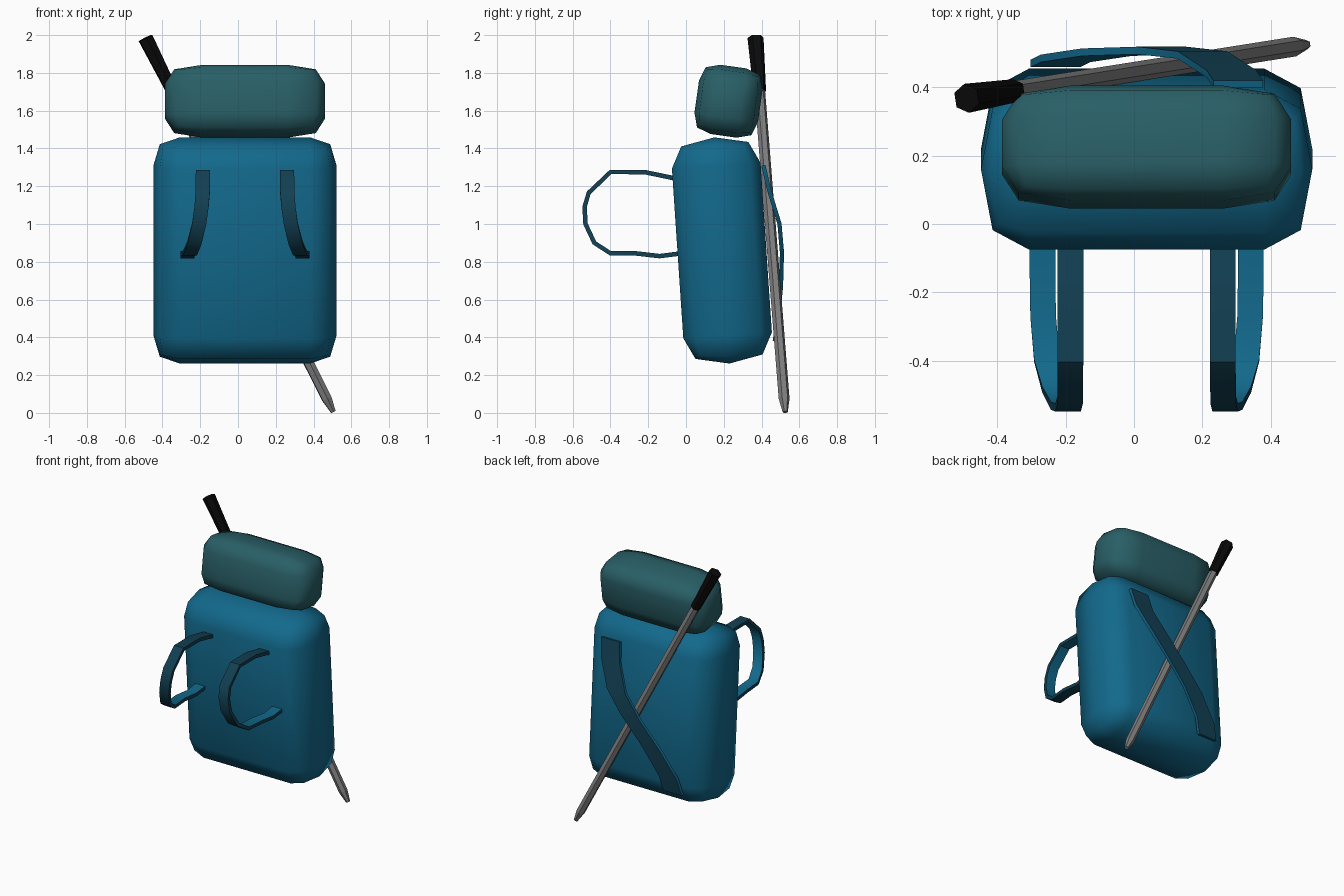
import bpy, bmesh, math
from itertools import product
from mathutils import Vector, Matrix

cube = bpy.data.objects.get("Cube")
if cube:
    bpy.data.objects.remove(cube, do_unlink=True)


def material(name, r, g, b):
    m = bpy.data.materials.new(name)
    m.use_nodes = True
    m.diffuse_color = (r, g, b, 1)
    m.node_tree.nodes["Principled BSDF"].inputs["Base Color"].default_value = (r, g, b, 1)
    return m


BLUE = material("pack blue", 0.006, 0.14, 0.26)
NAVY = material("strap navy", 0.006, 0.05, 0.085)
TEAL = material("bedroll teal", 0.022, 0.115, 0.135)
GREY = material("pole grey", 0.21, 0.21, 0.21)
BLACK = material("grip black", 0.003, 0.003, 0.003)
MID_X = 0.037


def finish(bm, name, mats, smooth=None):
    bmesh.ops.recalc_face_normals(bm, faces=bm.faces)
    mesh = bpy.data.meshes.new(name)
    bm.to_mesh(mesh)
    bm.free()
    for m in mats:
        mesh.materials.append(m)
    obj = bpy.data.objects.new(name, mesh)
    bpy.context.collection.objects.link(obj)
    if smooth:
        bpy.ops.object.select_all(action="DESELECT")
        obj.select_set(True)
        bpy.context.view_layer.objects.active = obj
        bpy.ops.object.shade_smooth_by_angle(angle=math.radians(smooth))
    return obj


def soft_box(name, centre, half, radius, tilt, mat):
    """Box with two-step rounded edges, a separate radius per axis."""
    bm = bmesh.new()
    for core in product((-1, 1), repeat=3):
        for step in product((0, 1), repeat=3):
            if not any(step):
                continue
            length = sum(step) ** (1 / 2.5)
            bm.verts.new([c * (h - r + r * s / length)
                          for c, s, h, r in zip(core, step, half, radius)])
    bmesh.ops.remove_doubles(bm, verts=bm.verts, dist=0.001)
    bmesh.ops.convex_hull(bm, input=bm.verts)
    bmesh.ops.dissolve_limit(bm, angle_limit=0.02, verts=bm.verts, edges=bm.edges)
    bm.transform(Matrix.Translation(centre) @ Matrix.Rotation(tilt, 4, "X"))
    return finish(bm, name, [mat], 70)


def ribbon(name, path, width, thick, navy_sides):
    """Flat strap along a path, its width along x, outer face navy."""
    bm = bmesh.new()
    pts = [Vector(p) for p in path]
    rings = []
    for i, p in enumerate(pts):
        t = pts[min(i + 1, len(pts) - 1)] - pts[max(i - 1, 0)]
        n = Vector((0, t.z, -t.y)).normalized() * thick / 2
        w = Vector((width / 2, 0, 0))
        rings.append([bm.verts.new(v) for v in (p - w + n, p + w + n, p + w - n, p - w - n)])
    for a, b in zip(rings, rings[1:]):
        for k in range(4):
            f = bm.faces.new((a[k], a[(k + 1) % 4], b[(k + 1) % 4], b[k]))
            f.material_index = 1 if k == 0 or (navy_sides and k != 2) else 0
    bm.faces.new(rings[0])
    bm.faces.new(rings[-1])
    return finish(bm, name, [BLUE, NAVY], 35)


def rod(name, stations, mat):
    """Six-sided rod through (point, radius) stations on a straight line."""
    bm = bmesh.new()
    axis = stations[-1][0] - stations[0][0]
    turn = axis.to_track_quat("Z", "Y")
    rings = []
    for p, r in stations:
        rings.append([bm.verts.new(p + turn @ Vector((r * math.cos(a), r * math.sin(a), 0)))
                      for a in (k * math.pi / 3 for k in range(6))])
    for a, b in zip(rings, rings[1:]):
        for k in range(6):
            bm.faces.new((a[k], a[(k + 1) % 6], b[(k + 1) % 6], b[k]))
    bm.faces.new(rings[0])
    bm.faces.new(rings[-1])
    return finish(bm, name, [mat])


# Pack and bedroll
soft_box("pack_body", (MID_X, 0.19, 0.86), (0.485, 0.235, 0.6),
         (0.14, 0.235, 0.15), 0.067, BLUE)
soft_box("bedroll", (MID_X, 0.225, 1.65), (0.423, 0.17, 0.185),
         (0.2, 0.1, 0.1), -0.14, TEAL)

# Shoulder straps: (offset from centre, y, z)
loop = [(0.223, -0.03, 1.235), (0.223, -0.10, 1.25), (0.223, -0.22, 1.275),
        (0.223, -0.40, 1.275), (0.224, -0.515, 1.165), (0.23, -0.537, 1.09),
        (0.243, -0.532, 1.0), (0.268, -0.485, 0.90), (0.292, -0.40, 0.845),
        (0.303, -0.27, 0.845), (0.305, -0.14, 0.83), (0.305, -0.02, 0.845)]
for side, label in ((1, "left"), (-1, "right")):
    ribbon(label + "_shoulder_strap", [(MID_X + side * x, y, z) for x, y, z in loop],
           0.075, 0.024, True)

# Diagonal strap holding the pole against the back
ribbon("back_strap",
       [(-0.23, 0.47, 0.38), (-0.2, 0.485, 0.49), (-0.08, 0.503, 0.67),
        (0.08, 0.508, 0.85), (0.2, 0.495, 1.0), (0.285, 0.44, 1.18),
        (0.305, 0.41, 1.31)], 0.145, 0.022, False)

# Walking pole with grip
top, tip = Vector((-0.49, 0.368, 1.985)), Vector((0.505, 0.525, 0.005))
rod("pole", [(top.lerp(tip, 0.1), 0.029), (top.lerp(tip, 0.965), 0.029),
             (tip, 0.014)], GREY)
rod("pole_grip", [(top, 0.043), (top.lerp(tip, 0.142), 0.034)], BLACK)
